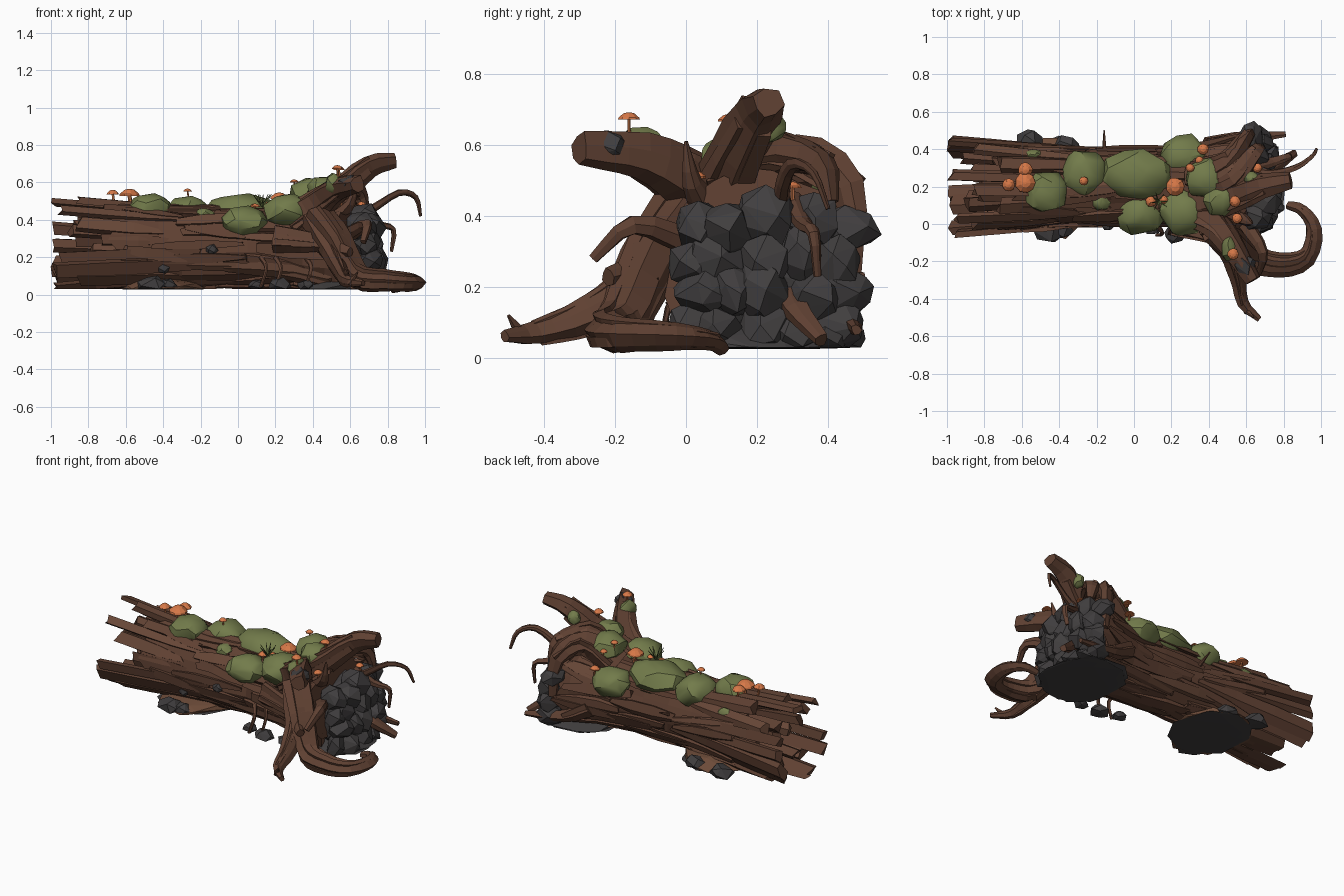
import bpy, bmesh, math, random
from mathutils import Vector

random.seed(7)
cube = bpy.data.objects.get("Cube")
if cube:
    bpy.data.objects.remove(cube, do_unlink=True)


def material(name, *colour):
    mat = bpy.data.materials.new(name)
    mat.use_nodes = True
    mat.diffuse_color = (*colour, 1)
    mat.node_tree.nodes["Principled BSDF"].inputs["Base Color"].default_value = (*colour, 1)
    return mat


BARK = material("brown bark", .115, .052, .032)
BARK_LIGHT = material("light bark", .135, .062, .038)
DIRT = material("dirt", .15, .07, .04)
MOSS = material("moss green", .17, .2, .07)
STONE = material("dark stone", .052, .048, .049)
ORANGE = material("mushroom orange", .68, .19, .065)
STEM = material("mushroom stem", .5, .16, .06)
GRASS = material("grass green", .1, .13, .04)


def finish(name, bm, mat):
    bmesh.ops.recalc_face_normals(bm, faces=bm.faces)
    mesh = bpy.data.meshes.new(name)
    bm.to_mesh(mesh)
    bm.free()
    mesh.materials.append(mat)
    obj = bpy.data.objects.new(name, mesh)
    bpy.context.collection.objects.link(obj)
    return obj


def smooth_path(points, steps):
    """Catmull-Rom curve through points made of a position and a radius."""
    pts = [Vector(p) for p in points]
    ext = [pts[0] * 2 - pts[1], *pts, pts[-1] * 2 - pts[-2]]
    curve = []
    for before, start, end, after in zip(ext, ext[1:], ext[2:], ext[3:]):
        for i in range(steps):
            t = i / steps
            tangent_a, tangent_b = (end - before) / 2, (after - start) / 2
            ease = t * t * (3 - 2 * t)
            curve.append(start.lerp(end, ease) + tangent_a * t * (1 - t) ** 2
                         - tangent_b * t * t * (1 - t))
    return curve + [pts[-1]]


def tube(name, points, mat, sides=6, steps=3, up=(0, 0, 1), flat=1, ridge=.2, floor=.03, jag=0):
    """Ridged tube; flat squashes it along the up direction."""
    path = smooth_path(points, steps)
    last = len(path) - 1
    bm = bmesh.new()
    rings = []
    ridges = [1 + random.uniform(-ridge, ridge) for side in range(sides)]
    normal = Vector(up)
    for i, p in enumerate(path):
        tangent = (path[min(i + 1, last)] - path[max(i - 1, 0)]).xyz.normalized()
        across = tangent.cross(normal)
        if across.length < .1:
            across = tangent.cross(Vector((0, 1, 0)))
        across.normalize()
        normal = across.cross(tangent).normalized()
        tear = jag if i in (0, last) else 0
        ring = []
        for k in range(sides):
            a = math.tau * (k + .5) / sides
            r = p.w * ridges[k] * random.uniform(.95, 1.05)
            co = p.xyz + (across * math.cos(a) + normal * math.sin(a) * flat) * r
            co += tangent * random.uniform(-tear, tear)
            co.z = max(co.z, floor)
            ring.append(bm.verts.new(co))
        rings.append(ring)
    for lower, upper in zip(rings, rings[1:]):
        for k in range(sides):
            bm.faces.new((lower[k - 1], lower[k], upper[k], upper[k - 1]))
    bm.faces.new(rings[0])
    bm.faces.new(rings[-1])
    return finish(name, bm, mat)


def lump(name, centre, size, mat, count=14, floor=.03):
    """Convex faceted boulder or cushion."""
    bm = bmesh.new()
    for i in range(count):
        z = 1 - (2 * i + 1) / count
        a = i * 2.4 + random.uniform(-.4, .4)
        r = math.sqrt(1 - z * z)
        offset = Vector((r * math.cos(a), r * math.sin(a), z)) * random.uniform(.9, 1.08)
        co = Vector(centre) + Vector([o * s for o, s in zip(offset, size)])
        co.z = max(co.z, floor)
        bm.verts.new(co)
    bmesh.ops.convex_hull(bm, input=bm.verts)
    loose = [v for v in bm.verts if not v.link_faces]
    bmesh.ops.delete(bm, geom=loose, context="VERTS")
    return finish(name, bm, mat)


# Trunk body, flaring toward both ends
def trunk_radius(x):
    return .212 + .09 * max(0, -x - .35) + .33 * max(0, x - .25) ** 1.3


def on_trunk(x, angle, lift=0):
    r = trunk_radius(x) + lift
    return Vector((x, .2 + r * math.cos(angle), .255 + r * math.sin(angle)))


trunk_line = [(x, .2, .255, trunk_radius(x) - .01) for x in (-.64, -.3, .2, .4, .58)]
tube("trunk", trunk_line, BARK, sides=20, ridge=.05, floor=.04, jag=.06)


def plank(name, angle, start, end, width, lift, flat, twist, blunt=False):
    points = []
    for i in range(4):
        taper = (1 if blunt else .6, 1, .9, .4)[i]
        spot = on_trunk(start + (end - start) * i / 3, angle + twist * (i / 3 - .5), lift)
        points.append((*spot, width * taper))
    tube(name, points, random.choice((BARK, BARK, BARK_LIGHT)), random.choice((4, 5)), 1,
         (0, math.cos(angle), math.sin(angle)), flat, jag=.02)


# Bark strips wandering along the trunk, then the broken splintered end
for i in range(50):
    start = random.uniform(-.65, .3)
    end = min(start + random.uniform(.3, .6), .6)
    plank("bark_strip", i * 2.4, start, end, random.uniform(.03, .055),
          random.uniform(-.012, .002), .4, random.uniform(-.35, .35))
for i in range(19):
    plank("end_splinter", math.tau * i / 19, random.choice((-.98, -.95, -.93, -.85, -.72)),
          random.uniform(-.45, -.1), random.uniform(.035, .055), random.uniform(-.03, 0), .6,
          random.uniform(-.15, .15), True)
for i in range(9):
    plank("inner_splinter", i * 2.4, random.uniform(-.92, -.72), -.5, .045,
          random.uniform(-.15, -.06), .7, 0, True)


# Roots and broken limbs taper evenly; thick ones carry strands of grain
def root(name, thick, thin, *points):
    last = len(points) - 1
    path = [(*p, thick + (thin - thick) * i / last) for i, p in enumerate(points)]
    tube(name, path, BARK, sides=7, floor=0)
    if thick > .05:
        for k in range(4):
            a = math.tau * (k + .3) / 4
            strand = [(x, y + .75 * r * math.cos(a), z + .75 * r * math.sin(a), r * .42)
                      for x, y, z, r in path[:-1]]
            tube(name + "_grain", strand, random.choice((BARK, BARK_LIGHT)), sides=4)


root("front_limb", .1, .045, (.3, .08, .4), (.44, 0, .5), (.54, -.13, .57), (.64, -.3, .59))
root("upper_limb", .1, .042, (.35, .1, .42), (.52, .13, .53), (.7, .2, .68), (.84, .23, .715))
root("front_low_root", .08, .016, (.4, .02, .4), (.5, -.12, .22), (.55, -.27, .12),
     (.58, -.42, .07), (.67, -.51, .06))
root("loop_root", .09, .02, (.42, 0, .42), (.53, -.1, .28), (.63, -.18, .1), (.78, -.22, .075),
     (.92, -.18, .065), (.96, -.03, .06), (.9, .07, .05), (.82, .1, .025))
root("back_arch_root", .09, .025, (.32, .25, .43), (.5, .32, .56), (.6, .46, .48), (.62, .47, .24))
root("crown_root", .09, .02, (.38, .2, .47), (.53, .25, .58), (.64, .38, .55), (.68, .41, .44))
root("curling_root", .03, .008, (.6, .3, .4), (.72, .27, .46), (.86, .3, .545), (.95, .36, .52),
     (.975, .4, .42))
root("side_root", .04, .015, (.6, 0, .33), (.69, -.15, .375), (.67, -.26, .28))
root("middle_root", .03, .01, (.62, .3, .45), (.74, .33, .38), (.83, .36, .35), (.82, .37, .23))
root("base_root", .05, .02, (.62, .28, .2), (.75, .31, .13), (.86, .38, .05))
root("back_low_root", .06, .015, (.4, .4, .2), (.55, .45, .12), (.81, .48, .08))
root("front_flare", .07, .025, (.2, .01, .3), (.42, -.06, .28), (.6, -.22, .23))
root("crown_spike", .05, .005, (.5, .08, .4), (.6, .02, .49), (.63, 0, .61))
root("root_fork", .02, .004, (.6, -.46, .06), (.64, -.5, .12))
root("back_twig", .012, .004, (-.16, .4, .3), (-.16, .5, .35))
for x in (.12, .2, .36):
    root("ground_twig", .012, .008, (x, 0, .2), (x + .03, -.05, .14), (x, -.06, .04))
lump("limb_stone_band", (.595, -.22, .595), (.065, .07, .052), STONE)

# Stones packed into the root end
lump("stone_core", (.58, .21, .22), (.13, .25, .21), STONE, 30)
for row in range(4):
    for col in range(5):
        y = .01 + col * .1 + (row % 2) * .03 + random.uniform(-.025, .025)
        z = .08 + row * .1 + random.uniform(-.02, .02)
        bulge = 1 - ((y - .21) / .37) ** 2 - ((z - .16) / .42) ** 2
        if bulge > .15:
            size = [random.uniform(.065, .105) for axis in range(3)]
            lump("packed_stone", (.57 + .16 * bulge, y, z), size, STONE, random.randint(12, 18))


# Ground patches with flat stone undersides, ringed by loose stones
def patch(name, x, radius, mat):
    lump(name, (x, .2, .03), (radius, .27, .07), mat, 50)
    lump(name + "_underside", (x, .2, .03), (radius, .26, .005), STONE, 60, .026)


patch("dirt_mound", -.41, .24, DIRT)
patch("stone_bed", .56, .25, STONE)
for x, y, size in ((-.56, .44, .07), (-.46, -.04, .07), (-.38, -.03, .05), (-.36, .42, .06),
                   (.22, -.05, .055), (.1, -.02, .04), (.36, -.05, .04), (.7, .4, .06)):
    lump("ground_stone", (x, y, .05), (size * 1.2, size, size * .8), STONE)
for x, angle in ((-.14, 3.2), (-.4, 3.7)):
    lump("bark_chip", on_trunk(x, angle), (.035, .025, .03), STONE)


def surface_height(x, y):
    graph = bpy.context.evaluated_depsgraph_get()
    return bpy.context.scene.ray_cast(graph, Vector((x, y, 2)), Vector((0, 0, -1)))[1].z


# Moss cushions resting on the bark: position and the two radii
cushions = ((-.47, .17, .125, .115), (-.27, .27, .125, .13), (.02, .26, .2, .14), (.03, .05, .13, .11),
            (.27, .06, .14, .12), (.27, .36, .13, .12), (.46, .13, .09, .09), (.39, .24, .12, .11),
            (.51, -.13, .045, .07), (-.18, .12, .06, .05), (-.54, .37, .05, .03), (.63, .24, .04, .04))
heights = [surface_height(x, y) for x, y, *radii in cushions]
for (x, y, rx, ry), z in zip(cushions, heights):
    moss = lump("moss_cushion", (x, y, z - .03), (rx, ry, .025 + ry * .55), MOSS, 50)
    bpy.context.view_layer.objects.active = moss
    moss.select_set(True)
    bpy.ops.object.shade_smooth_by_angle(angle=math.radians(30))
    moss.select_set(False)


# Mushrooms growing from whatever lies below them: position and cap radius
def mushroom(x, y, r):
    z = surface_height(x, y)
    top = z + r * 1.6
    tube("mushroom_stem", [(x + r * .2, y, z - r * .3, r * .22), (x, y, top - r * .3, r * .18)], STEM)
    cap = [(x, y, top + r * rise, r * width) for rise, width in ((-.5, 1), (-.3, .95), (.1, .5), (.2, .1))]
    tube("mushroom_cap", cap, ORANGE, sides=9, steps=1, ridge=.06)


for x, y, r in ((-.58, .22, .055), (-.67, .21, .035), (-.58, .29, .04), (.22, .2, .05), (-.27, .23, .024),
                (.09, .12, .028), (.16, .13, .022), (.3, .3, .024), (.37, .4, .03), (.35, .34, .022),
                (.54, .12, .03), (.55, .03, .028), (.53, -.16, .03), (.66, .3, .025)):
    mushroom(x, y, r)

# Grass tuft on the moss
for i in range(8):
    lean = Vector((math.cos(i * 2.4), math.sin(i * 2.4), 1.3)) * .05
    base = Vector((.13, .12, .47))
    tube("grass_blade", [(*base, .006), (*(base + lean), .002)], GRASS, sides=3, steps=1)
